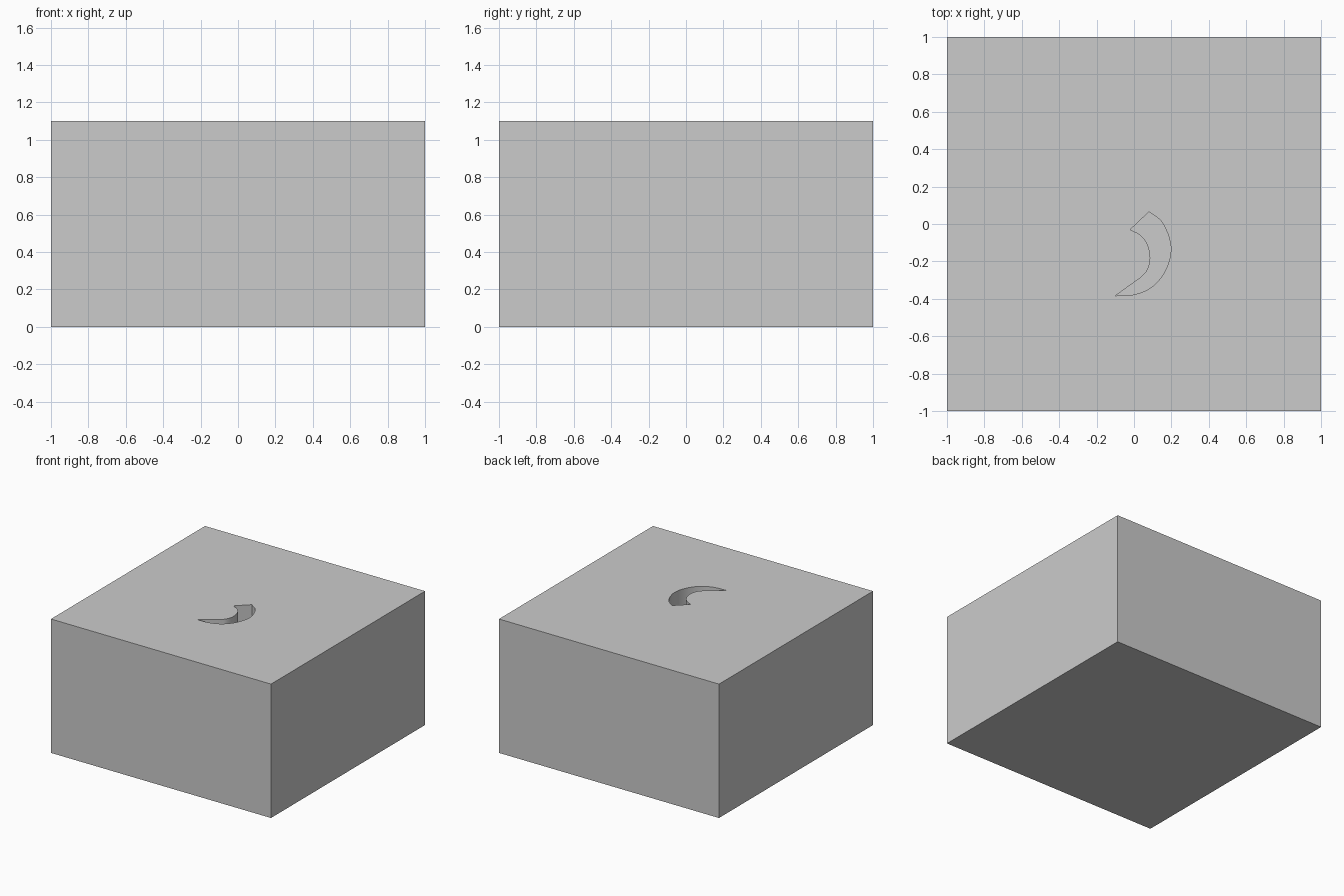
import bpy, bmesh
from mathutils import Vector
from math import radians

if "Cube" in bpy.data.objects:
    bpy.data.objects.remove(bpy.data.objects["Cube"])

HEIGHT, FLOOR = 1.1, 0.1


def smooth_path(points, steps=6):
    """Catmull-Rom curve through the points."""
    p = [Vector(q) for q in points]
    p = [2 * p[0] - p[1]] + p + [2 * p[-1] - p[-2]]
    out = []
    for a, b, c, d in zip(p, p[1:], p[2:], p[3:]):
        for i in range(steps):
            t = i / steps
            out.append(0.5 * (2 * b + (c - a) * t + (2 * a - 5 * b + 4 * c - d) * t * t
                              + (3 * b - a - 3 * c + d) * t ** 3))
    return out + [p[-2]]


def prism(name, outline, z0, z1):
    """Extrude a flat outline from z0 to z1."""
    bm = bmesh.new()
    face = bm.faces.new([bm.verts.new((x, y, z0)) for x, y in outline])
    top = bmesh.ops.extrude_face_region(bm, geom=[face])["geom"]
    for v in top:
        if isinstance(v, bmesh.types.BMVert):
            v.co.z = z1
    bmesh.ops.recalc_face_normals(bm, faces=bm.faces)
    mesh = bpy.data.meshes.new(name)
    bm.to_mesh(mesh)
    bm.free()
    obj = bpy.data.objects.new(name, mesh)
    bpy.context.collection.objects.link(obj)
    return obj


# Solid block
block = prism("block", [(-1, -1), (1, -1), (1, 1), (-1, 1)], 0, HEIGHT)

# Curved hook-shaped pocket: outer arc down to the tip, inner arc back up
outer = smooth_path([(0.08, 0.065), (0.153, 0.005), (0.197, -0.12), (0.172, -0.24),
                     (0.10, -0.333), (0.005, -0.376), (-0.10, -0.384)])
inner = smooth_path([(0.035, -0.287), (0.072, -0.245), (0.087, -0.18),
                     (0.07, -0.105), (0.032, -0.058), (-0.02, -0.03)])
pocket = prism("pocket_cutter", outer + inner, FLOOR, HEIGHT + 0.2)
pocket.hide_render = True

# Cut the pocket into the block
cut = block.modifiers.new("pocket", 'BOOLEAN')
cut.operation = 'DIFFERENCE'
cut.solver = 'EXACT'
cut.object = pocket
bpy.context.view_layer.objects.active = block
block.select_set(True)
bpy.ops.object.modifier_apply(modifier=cut.name)
bpy.data.objects.remove(pocket)
bpy.ops.object.shade_smooth_by_angle(angle=radians(30))
